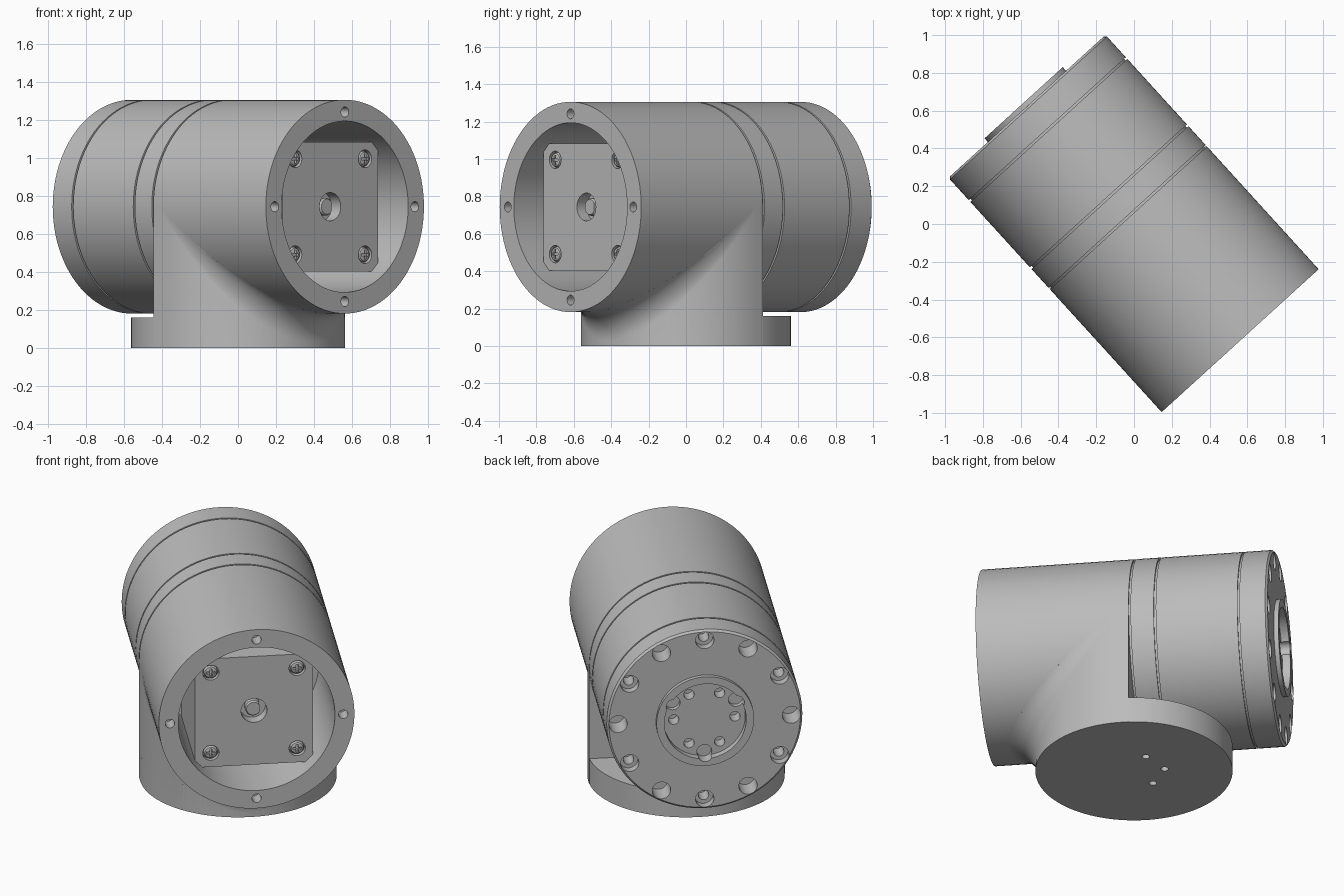
import bpy, bmesh
from math import sin, cos, pi, radians
from mathutils import Vector

if "Cube" in bpy.data.objects:
    bpy.data.objects.remove(bpy.data.objects["Cube"])

R = 0.562          # outer radius of housing, drum and base
ZC = 0.743         # height of the horizontal axis
FRONT, REAR = 0.835, -0.842
TURN = radians(42.3)

grey = bpy.data.materials.new("machined_grey")
grey.use_nodes = True
grey.diffuse_color = (0.5, 0.5, 0.5, 1)
grey.node_tree.nodes["Principled BSDF"].inputs["Base Color"].default_value = (0.5, 0.5, 0.5, 1)


def make(name, bm):
    bmesh.ops.recalc_face_normals(bm, faces=bm.faces)
    mesh = bpy.data.meshes.new(name)
    bm.to_mesh(mesh)
    bm.free()
    mesh.materials.append(grey)
    ob = bpy.data.objects.new(name, mesh)
    bpy.context.collection.objects.link(ob)
    ob.rotation_euler.z = TURN
    return ob


def activate(ob):
    bpy.ops.object.select_all(action='DESELECT')
    ob.select_set(True)
    bpy.context.view_layer.objects.active = ob


def smooth(ob):
    activate(ob)
    bpy.ops.object.shade_smooth_by_angle(angle=radians(30))


def cut(ob, bm):
    cutter = make("cutter", bm)
    cutter.hide_render = True
    mod = ob.modifiers.new("cut", 'BOOLEAN')
    mod.operation = 'DIFFERENCE'
    mod.solver = 'EXACT'
    mod.object = cutter
    activate(ob)
    bpy.ops.object.modifier_apply(modifier=mod.name)
    bpy.data.objects.remove(cutter)


def loft(bm, rings):
    """Join closed rings of points and cap both ends."""
    rows = [[bm.verts.new(p) for p in ring] for ring in rings]
    n = len(rows[0])
    for a, b in zip(rows, rows[1:]):
        for i in range(n):
            j = (i + 1) % n
            bm.faces.new((a[i], a[j], b[j], b[i]))
    bm.faces.new(rows[0])
    bm.faces.new(rows[-1])


def lathe(bm, profile, u=0, v=0, upright=False, n=32):
    """Turn (radius, distance) pairs; distance runs to the front, or up."""
    rings = []
    for r, h in profile:
        ring = []
        for i in range(n):
            a = 2 * pi * i / n
            x, y = u + r * cos(a), v + r * sin(a)
            ring.append((x, y, h) if upright else (x, -h, ZC + y))
        rings.append(ring)
    loft(bm, rings)


def circle(radius, count, start=0):
    """Points evenly spaced on a bolt circle."""
    for i in range(count):
        a = radians(start) + 2 * pi * i / count
        yield radius * cos(a), radius * sin(a)


def drill(ob, profile, points, upright=False):
    bm = bmesh.new()
    for u, v in points:
        lathe(bm, profile, u, v, upright, 24)
    cut(ob, bm)


# Front housing: open tube with four tapped holes in its rim
bm = bmesh.new()
lathe(bm, [(0.45, 0.12), (0.45, FRONT), (R, FRONT), (R, -0.044)], n=96)
housing = make("front_housing", bm)
drill(housing, [(0.027, FRONT - 0.09), (0.027, FRONT + 0.1)], circle(0.498, 4))
smooth(housing)

# Pedestal: half column filleted into the underside of the housing
bm = bmesh.new()
rings = []
steps, back, fillet = 64, -0.044, 0.15
for i in range(steps + 1):
    a = -pi / 2 + pi * i / steps
    c = max(cos(a), 0.002)
    s, p, z, f = R * c, R * sin(a), ZC - R * c, fillet * c
    path = [(back, 0.0), (s, 0.0)]
    for k in range(11):
        t = pi / 2 * k / 10
        path.append((s + f * (1 - cos(t)), z - f * (1 - sin(t))))
    path += [(s + f, z + 0.01), (back, z + 0.01)]
    rings.append([(p, -q, h) for q, h in path])
loft(bm, rings)
smooth(make("pedestal_column", bm))

# Base disc with six mounting holes underneath
bm = bmesh.new()
lathe(bm, [(R, 0), (R, 0.16)], upright=True, n=96)
base = make("base_disc", bm)
drill(base, [(0.022, -0.1), (0.022, 0.1)], circle(0.176, 6, 90), True)
smooth(base)

# Rear drum with narrow grooves, chamfered edge, raised ring and recess
profile = [(0.235, -0.822), (0.235, -0.868), (0.28, -0.868), (0.28, REAR),
           (R - 0.012, REAR), (R, REAR + 0.012)]
inner = R - 0.012
for g in (-0.676, -0.195):
    profile += [(R, g - 0.006), (inner, g - 0.006), (inner, g + 0.006), (R, g + 0.006)]
profile += [(R, -0.056), (inner, -0.056), (inner, -0.03)]
bm = bmesh.new()
lathe(bm, profile, n=96)
drum = make("rear_drum", bm)
out = REAR - 0.1
drill(drum, [(0.053, out), (0.053, REAR + 0.13)], circle(0.498, 6))
drill(drum, [(0.053, out), (0.053, REAR + 0.05), (0.03, REAR + 0.05), (0.03, REAR + 0.15)],
      circle(0.498, 6, 30))
drill(drum, [(0.03, out), (0.03, REAR + 0.1)], circle(0.176, 6))
drill(drum, [(0.043, out), (0.043, REAR + 0.05)], circle(0.21, 3, 30))
smooth(drum)

# Motor block with clipped corners inside the housing
PLATE = 0.72
bm = bmesh.new()
bmesh.ops.create_cube(bm, size=1)
bmesh.ops.scale(bm, vec=(0.68, PLATE - 0.1, 0.68), verts=bm.verts)
bmesh.ops.translate(bm, vec=(0, -(PLATE + 0.1) / 2, ZC), verts=bm.verts)
edges = [e for e in bm.edges if abs(e.verts[0].co.y - e.verts[1].co.y) > 0.1]
bmesh.ops.bevel(bm, geom=edges, offset=0.045, segments=1, affect='EDGES')
motor = make("motor_block", bm)
corners = [(x, y) for x in (-0.248, 0.248) for y in (-0.252, 0.252)]
drill(motor, [(0.075, PLATE - 0.07), (0.075, PLATE + 0.1)], [(0, 0)])
drill(motor, [(0.047, PLATE - 0.03), (0.047, PLATE + 0.1)], corners)
smooth(motor)

# Motor shaft with a flat on one side
bm = bmesh.new()
lathe(bm, [(0.047, 0.6), (0.047, PLATE - 0.035), (0.04, PLATE - 0.025)], n=32)
for v in bm.verts:
    v.co.x = min(v.co.x, 0.034)
smooth(make("motor_shaft", bm))

# Domed cross-head screws at the plate corners
bm = bmesh.new()
for u, v in corners:
    lathe(bm, [(0.04, PLATE - 0.04), (0.04, PLATE - 0.012), (0.034, PLATE - 0.003),
               (0.02, PLATE + 0.002)], u, v, n=24)
screws = make("plate_screws", bm)
for size in ((0.048, 0.03, 0.012), (0.012, 0.03, 0.048)):
    bm = bmesh.new()
    for u, v in corners:
        made = bmesh.ops.create_cube(bm, size=1)["verts"]
        bmesh.ops.scale(bm, vec=size, verts=made)
        bmesh.ops.translate(bm, vec=Vector((u, -PLATE, ZC + v)), verts=made)
    cut(screws, bm)
smooth(screws)
